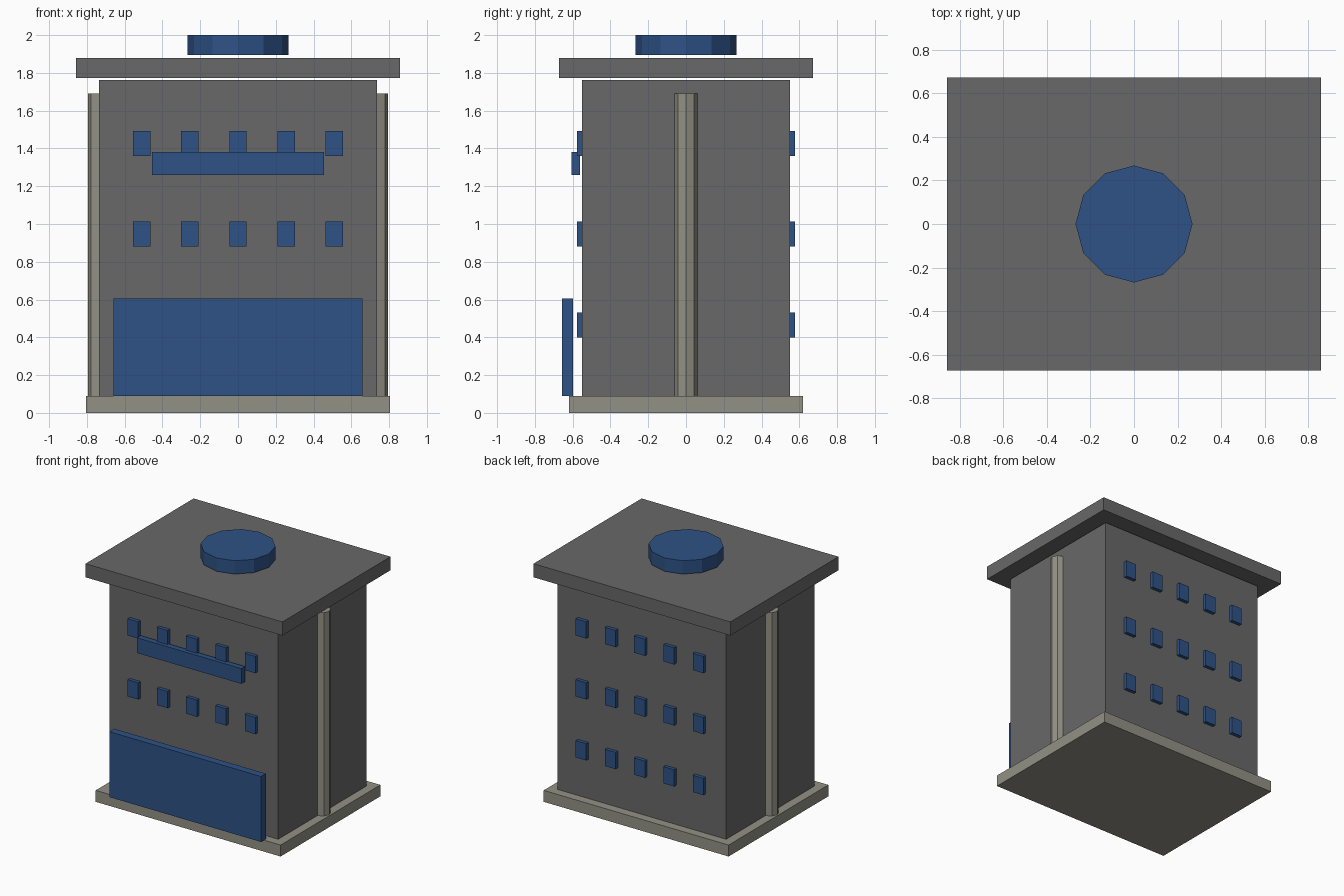
import bpy
import math

if "Cube" in bpy.data.objects:
    bpy.data.objects.remove(bpy.data.objects["Cube"], do_unlink=True)


def make_material(name, rgb):
    mat = bpy.data.materials.new(name)
    mat.use_nodes = True
    colour = (*rgb, 1.0)
    mat.diffuse_color = colour
    mat.node_tree.nodes["Principled BSDF"].inputs["Base Color"].default_value = colour
    return mat


grey = make_material("dark grey", (0.14, 0.14, 0.14))
stone = make_material("warm stone", (0.29, 0.285, 0.235))
blue = make_material("blue", (0.027, 0.084, 0.235))


def box(name, x, y, z, mat):
    """Box from (low, high) ranges on each axis."""
    centre = [(a + b) / 2 for a, b in (x, y, z)]
    bpy.ops.mesh.primitive_cube_add(size=1, location=centre)
    ob = bpy.context.object
    ob.name = name
    ob.scale = [b - a for a, b in (x, y, z)]
    bpy.ops.object.transform_apply(location=False, rotation=False, scale=True)
    ob.data.materials.append(mat)
    return ob


def prism(name, sides, radius, x, z, mat):
    """Upright flat-sided cylinder on the y = 0 line."""
    bpy.ops.mesh.primitive_cylinder_add(
        vertices=sides, radius=radius, depth=z[1] - z[0],
        location=(x, 0, (z[0] + z[1]) / 2))
    ob = bpy.context.object
    ob.name = name
    ob.data.materials.append(mat)
    return ob


# Main masses
box("base_slab", (-0.805, 0.805), (-0.62, 0.62), (0, 0.09), stone)
box("building_body", (-0.735, 0.735), (-0.55, 0.55), (0.085, 1.763), grey)
box("roof_slab", (-0.857, 0.857), (-0.672, 0.672), (1.773, 1.88), grey)
prism("roof_disc", 12, 0.268, 0, (1.895, 2.0), blue)

# Side columns, half sunk into the walls
for side, x in (("left", 0.735), ("right", -0.735)):
    prism(side + "_column", 8, 0.06, x, (0.09, 1.69), stone)

# Shop front and sign board, standing just off the front wall
box("shop_front", (-0.66, 0.66), (-0.657, -0.597), (0.09, 0.605), blue)
box("sign_board", (-0.455, 0.455), (-0.607, -0.562), (1.26, 1.38), blue)

# Three rows of five windows, front and back
for face, side in (("front", -1), ("back", 1)):
    for row in range(3):
        low = 0.40 + row * 0.48
        for col in range(5):
            x = (col - 2) * 0.255
            y = sorted((side * 0.545, side * 0.578))
            box(f"{face}_window_{row + 1}_{col + 1}",
                (x - 0.046, x + 0.046), y, (low, low + 0.132), blue)
